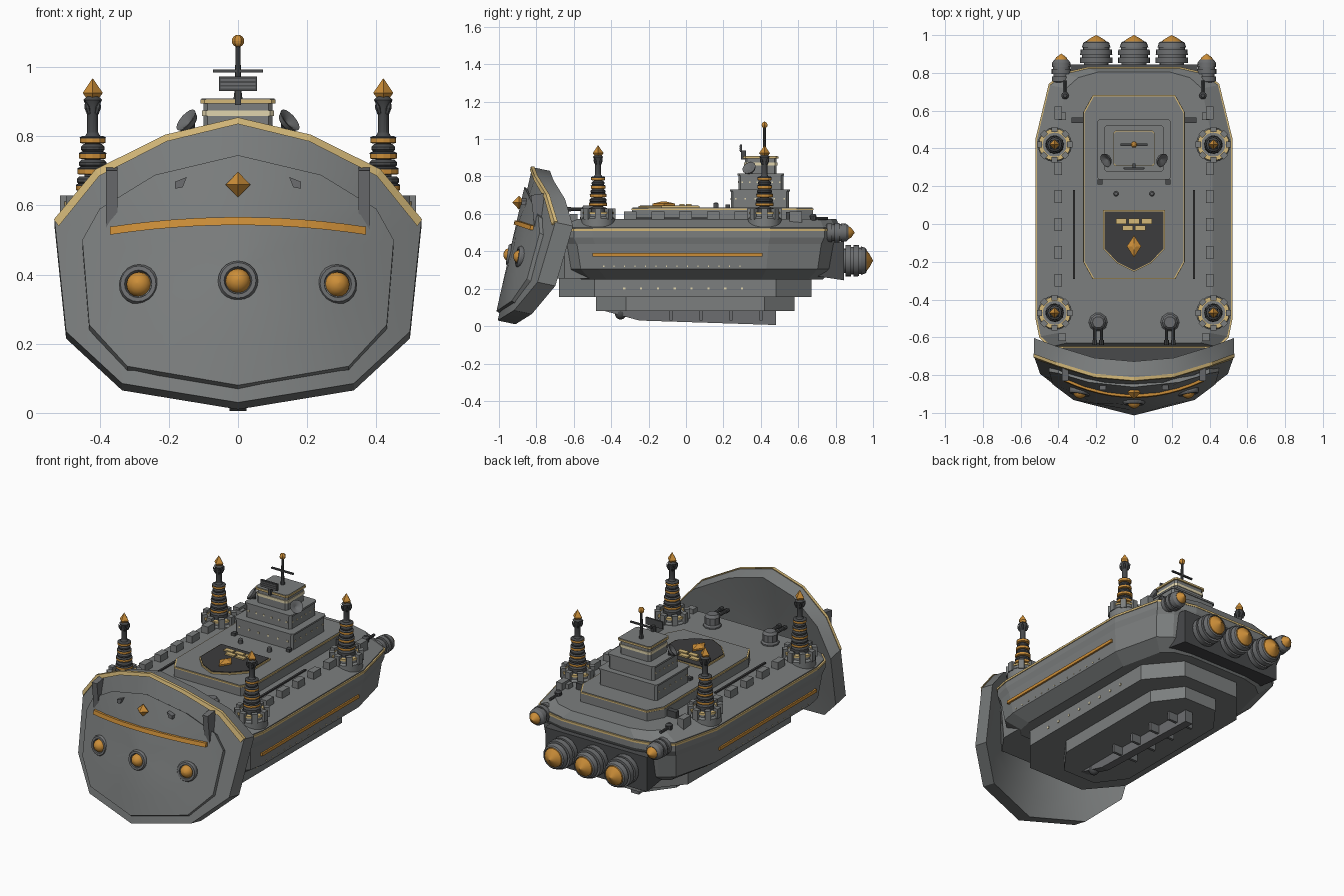
import bpy, bmesh, math
from mathutils import Vector, Matrix

if "Cube" in bpy.data.objects:
    bpy.data.objects.remove(bpy.data.objects["Cube"])

def material(name, r, g, b):
    m = bpy.data.materials.new(name)
    m.diffuse_color = (r, g, b, 1)
    m.use_nodes = True
    m.node_tree.nodes["Principled BSDF"].inputs["Base Color"].default_value = m.diffuse_color
    return m

GREY = material("hull grey", .20, .21, .21)
MID = material("fitting grey", .15, .155, .16)
DARK = material("dark grey", .065, .068, .071)
BLACK = material("near black", .045, .045, .047)
PALE = material("pale gold", .66, .48, .19)
GOLD = material("orange gold", .60, .27, .04)
LIGHT = material("window light", .75, .66, .42)
UP, BACK, FRONT = (0, 0, 1), (0, 1, 0), (0, -1, 0)

def finish(name, bm, mat, smooth=False):
    bmesh.ops.recalc_face_normals(bm, faces=bm.faces)
    me = bpy.data.meshes.new(name)
    bm.to_mesh(me); bm.free()
    me.materials.append(mat)
    ob = bpy.data.objects.new(name, me)
    bpy.context.collection.objects.link(ob)
    if smooth:
        bpy.ops.object.select_all(action='DESELECT')
        ob.select_set(True)
        bpy.context.view_layer.objects.active = ob
        bpy.ops.object.shade_smooth_by_angle(angle=math.radians(28))
    return ob

def box(name, x0, x1, y0, y1, z0, z1, mat):
    bm = bmesh.new()
    m = Matrix.Translation(((x0+x1)/2, (y0+y1)/2, (z0+z1)/2)) @ Matrix.Diagonal((x1-x0, y1-y0, z1-z0, 1))
    bmesh.ops.create_cube(bm, size=1, matrix=m)
    return finish(name, bm, mat)

def skin(name, rings, mat, smooth=False):
    """Join rings of points with quads and cap both ends."""
    bm = bmesh.new()
    vs = [[bm.verts.new(p) for p in r] for r in rings]
    n = len(vs[0])
    for a, b in zip(vs, vs[1:]):
        for i in range(n):
            bm.faces.new((a[i], a[(i+1) % n], b[(i+1) % n], b[i]))
    bm.faces.new(vs[0]); bm.faces.new(vs[-1])
    return finish(name, bm, mat, smooth)

def lathe(name, prof, loc, mat, axis=UP, n=16):
    """Profile of (radius, height) turned about an axis through loc."""
    q = Vector(axis).to_track_quat('Z', 'Y')
    rings = [[Vector(loc) + q @ Vector((max(r, .0005)*math.cos(2*math.pi*i/n), max(r, .0005)*math.sin(2*math.pi*i/n), h))
              for i in range(n)] for r, h in prof]
    return skin(name, rings, mat, smooth=n > 8)

def ball(name, r, loc, mat, axis=UP, n=16):
    return lathe(name, [(r*math.sin(a*math.pi/8), -r*math.cos(a*math.pi/8)) for a in range(9)], loc, mat, axis, n)

def mirror(half):
    """Half outline with x >= 0, reflected to a full loop."""
    return half + [(-x, y) for x, y in reversed(half) if abs(x) > 1e-6]

def slab(name, half, layers, mat, yc=.08):
    """Plan outline stacked in layers of (z, x scale, y scale)."""
    o = mirror(half)
    return skin(name, [[(x*sx, yc+(y-yc)*sy, z) for x, y in o] for z, sx, sy in layers], mat)

def plan(hw, y0, y1, cx, cy):
    return [(hw-cx, y0), (hw, y0+cy), (hw, y1-cy), (hw-cx, y1)]

# ---- main hull and deck
HULL = [(.44, -.655), (.50, -.60), (.52, -.50), (.52, .45), (.45, .74), (.37, .80), (.24, .83)]
slab("hull", HULL, [(.25, .80, .87), (.305, .95, .945), (.44, .978, .975), (.475, .995, 1), (.51, .995, 1)], GREY)
slab("deck_rim", HULL, [(.509, 1.003, 1.003), (.521, 1.003, 1.003)], PALE)
slab("deck", HULL, [(.51, .988, .992), (.527, .988, .992), (.572, .80, .965)], GREY)
slab("raised_deck", plan(.27, -.29, .68, .05, .09), [(.56, 1, 1), (.622, 1, 1)], GREY)
slab("raised_deck_trim", plan(.268, -.292, .682, .05, .09), [(.622, 1, 1), (.630, 1, 1)], PALE)
slab("raised_deck_top", plan(.262, -.286, .676, .05, .09), [(.62, 1, 1), (.633, 1, 1)], GREY)
BOW = [(.34, -.77), (.43, -.65), (.43, -.50)]
slab("bow_block", BOW, [(.255, .95, 1), (.46, 1, 1)], GREY)
slab("bow_block_top", BOW, [(.46, .99, 1), (.466, .99, 1)], DARK)

# ---- keel tiers and spine
slab("keel_upper", plan(.35, -.68, .67, .16, .19), [(.155, 1, 1), (.26, 1, 1)], GREY)
slab("keel_lower", plan(.23, -.48, .58, .12, .16), [(.08, 1, 1), (.16, 1, 1)], GREY)
skin("keel_spine", [[(x, -.45, .085), (x, -.25, .03), (x, .48, .006), (x, .48, .085)] for x in (-.025, .025)], MID)
ball("keel_ball", .03, (0, -.35, .065), DARK)
for y in (-.08, .08, .24, .40):
    box("keel_fin", -.085, .085, y-.008, y+.008, .03, .09, MID)

# ---- ram shield: leaning, bowed plates
def face_y(x, z):
    return -1 + (z-.06)*.225 + .676*x*x

def plate(name, half, front, back, drop, mat):
    o, zc = mirror(half), .42
    def ring(s, off, dz):
        return [(x*s, face_y(x*s, zc+(z-zc)*s)+off, zc+(z-zc)*s-dz) for x, z in o]
    rings = [ring(s, front, 0) for s in (.02, .33, .67, 1)] + [ring(s, back, drop) for s in (1, .67, .33, .02)]
    return skin(name, rings, mat, smooth=True)

OUTER = [(0, .85), (.21, .80), (.41, .70), (.53, .555), (.497, .235), (.335, .085), (0, .03)]
INNER = [(0, .745), (.24, .688), (.40, .59), (.45, .50), (.43, .255), (.32, .135), (0, .08)]
plate("ram_shield", OUTER, 0, .095, .02, GREY)
plate("ram_shield_face", INNER, -.018, .012, .02, GREY)

def band(name, upper, lower, front, back, mat):
    rings = []
    for (x, z), (u, w) in zip(upper, lower):
        rings.append([(x, face_y(x, z)+front, z), (x, face_y(x, z)+back, z),
                      (u, face_y(u, w)+back, w), (u, face_y(u, w)+front, w)])
    skin(name, rings, mat)

top = [(-x, z) for x, z in reversed(OUTER[:4])] + OUTER[1:4]
band("shield_rim", [(x*1.005, z+.004) for x, z in top], [(x*.978, z-.015) for x, z in top], -.008, .010, PALE)
arc = [(.37*i/6, .515+.028*(1-(i/6)**2)) for i in range(-6, 7)]
band("shield_bar", [(x, z+.023) for x, z in arc], arc, -.030, 0, GOLD)

for x, z in ((-.285, .37), (0, .38), (.285, .37)):
    p, n = (x, face_y(x, z)-.006, z), Vector((x*.6, -1, .15))
    lathe("eye_socket", [(.058, -.02), (.058, .012), (.052, .022), (.040, .022), (.036, .008)], p, MID, n, 20)
    ball("eye", .037, Vector(p)+n.normalized()*.006, GOLD, n)
lathe("shield_gem", [(0, -.036), (.036, 0), (0, .036)], (0, face_y(0, .66)-.028, .66), GOLD, n=4)
for s in (-1, 1):
    x = s*.365
    skin("shield_cheek", [[(x+d, -.83, .70), (x+d, -.76, .71), (x+d, -.75, .54), (x+d, -.81, .53)] for d in (-.017, .017)], MID)
    skin("shield_stud", [[(s*.148, y, .682), (s*.182, y, .668), (s*.182, y, .648), (s*.160, y, .652)] for y in (-.88, -.82)], MID)

# ---- hull side details
for s in (-1, 1):
    def sbox(name, a, b, *r):
        return box(name, min(s*a, s*b), max(s*a, s*b), *r)
    sbox("side_stripe", .49, .512, -.50, .41, .372, .390, GOLD)
    for i in range(14):
        y = -.44+.056*i
        sbox("porthole", .485, .499, y-.003, y+.003, .317, .323, LIGHT)
    for i in range(8):
        y = -.33+.09*i
        sbox("keel_window", .345, .354, y-.006, y+.006, .195, .207, LIGHT)
    sbox("deck_slot", .312, .324, -.29, .18, .56, .58, BLACK)
    for i in range(8):
        y = -.445+.1475*i
        if abs(y-.42) > .1 and abs(y+.47) > .1:
            sbox("parapet_block", .380, .420, y-.034, y+.034, .55, .613, GREY)
    for y in (-.60, .57):
        sbox("end_block", .36, .40, y-.02, y+.02, .55, .60, GREY)

    # corner spires
    for ty in (-.47, .42):
        c = (s*.42, ty, 0)
        lathe("spire_base", [(.09, .51), (.09, .575), (.08, .585), (.08, .608)], c, GREY)
        lathe("spire_base_ring", [(.064, .60), (.085, .60), (.085, .611), (.064, .611), (.064, .60)], c, PALE)
        for k in range(8):
            a = math.pi*k/4
            b = box("spire_merlon", -.014, .014, -.016, .016, .57, .628, GREY)
            b.rotation_euler.z = a
            b.location = (c[0]+.08*math.cos(a), ty+.08*math.sin(a), 0)
        lathe("spire_stem", [(.05, .60), (.048, .63), (.025, .64), (.022, .80), (.016, .81), (.016, .88), (.027, .905), (.016, .915)], c, DARK, n=12)
        for z, r in ((.650, .048), (.697, .044), (.742, .039), (.787, .037)):
            lathe("spire_ring", [(r-.006, z-.008), (r, z-.006), (r, z+.006), (r-.004, z+.006)], c, GOLD, n=12)
            lathe("spire_ring_cap", [(r, z+.006), (r+.001, z+.009), (r-.008, z+.014)], c, DARK, n=12)
        for z, r in ((.672, .046), (.720, .040), (.765, .034)):
            lathe("spire_bulge", [(r-.008, z-.012), (r, z-.004), (r, z+.004), (r-.008, z+.012)], c, DARK, n=12)
        lathe("spire_tip", [(0, .885), (.029, .925), (0, .967)], c, GOLD, n=4)
        for k in range(4):
            a = math.pi*(k/2+.25)
            lathe("spire_prong", [(.006, 0), (.008, .02), (0, .04)], (c[0]+.016*math.cos(a), ty+.016*math.sin(a), .865), DARK,
                  (.4*math.cos(a), .4*math.sin(a), 1), 6)

    # deck guns
    lathe("turret", [(.05, .56), (.05, .58), (.042, .59), (.042, .63), (.03, .645)], (s*.19, -.52, 0), MID, n=10)
    for d in (-.018, .018):
        lathe("turret_barrel", [(.009, 0), (.009, .07), (.013, .07), (.013, .095)], (s*.19+d, -.545, .625), DARK, FRONT, 8)
    box("small_gun", s*.30-.03, s*.30+.03, .535, .565, .56, .61, DARK)
    lathe("rear_gun", [(.018, .56), (.02, .59), (.01, .60)], (s*.365, .68, 0), DARK, n=10)
    lathe("rear_gun_barrel", [(.008, 0), (.008, .08)], (s*.365, .68, .575), DARK, BACK, 8)
    lathe("deck_vent", [(.014, .62), (.014, .655), (.008, .66)], (s*.095, .16, 0), MID, n=8)
    box("deck_post", s*.18-.012, s*.18+.012, .21, .235, .62, .65, DARK)

    # side engines
    lathe("side_engine", [(.035, 0), (.05, .01), (.05, .035), (.042, .035), (.042, .05), (.052, .05), (.052, .075), (.045, .075), (.045, .085),
                          (.05, .085), (.048, .11), (.036, .125)], (s*.385, .745, .50), MID, BACK)
    lathe("side_engine_glow", [(.035, 0), (.028, .014), (0, .034)], (s*.385, .868, .50), GOLD, BACK)
    lathe("radar_dish", [(.008, -.02), (.03, -.008), (.038, .008), (.028, .006), (.005, -.006)], (s*.145, .34, .842), MID, (s*.7, -.4, .6))
    lathe("radar_post", [(.01, .80), (.01, .835)], (s*.135, .345, 0), DARK, n=8)

# ---- main engines
skin("engine_block", [[(x, .68, .27), (x, .845, .245), (x, .845, .45), (x, .68, .47)] for x in (-.335, .335)], DARK)
for x in (-.2, 0, .2):
    lathe("engine", [(.065, 0), (.065, .012), (.085, .012), (.085, .042), (.074, .042), (.074, .055), (.085, .055), (.083, .085), (.070, .085),
                     (.070, .095), (.076, .095), (.068, .120), (.060, .125), (.056, .10)], (x, .84, .35), MID, BACK, 20)
    lathe("engine_glow", [(.058, 0), (.055, .018), (.034, .034), (0, .052)], (x, .948, .35), GOLD, BACK)

# ---- bridge
def tier(name, hw, y0, y1, z0, z1, mat=GREY):
    slab(name, plan(hw, y0, y1, .012, .012), [(z0, 1, 1), (z1, 1, 1)], mat)
tier("bridge_tier_1", .19, .24, .55, .62, .72)
tier("bridge_ledge_1", .195, .235, .555, .72, .73)
tier("bridge_tier_2", .15, .28, .52, .73, .805)
tier("bridge_ledge_2", .155, .275, .525, .805, .816)
tier("bridge_tier_3", .10, .315, .485, .81, .90)
tier("bridge_windows", .104, .311, .489, .858, .874, LIGHT)
tier("bridge_roof_trim", .109, .306, .494, .895, .906, PALE)
tier("bridge_roof", .105, .310, .490, .90, .909, GREY)
for hw, y0, y1, z in ((.19, .24, .55, .68), (.15, .28, .52, .77)):
    for i in range(6):
        t = (i+.5)/6
        x, y = -hw+2*hw*t, y0+(y1-y0)*t
        box("front_window", x-.005, x+.005, y0-.003, y0+.003, z-.005, z+.005, LIGHT)
        for s in (-1, 1):
            box("side_window", s*hw-.003, s*hw+.003, y-.004, y+.004, z-.004, z+.004, LIGHT)
lathe("mast", [(.014, .90), (.009, .94), (.007, 1.065)], (0, .42, 0), DARK, n=8)
ball("mast_ball", .018, (0, .42, 1.075), GOLD, n=6)
box("mast_crossbar", -.072, .072, .414, .426, .984, .992, DARK)
box("radar_panel", -.055, .055, .29, .30, .93, .972, DARK)
for z in (.94, .951, .962):
    box("radar_slat", -.05, .05, .286, .291, z-.003, z+.003, MID)
box("radar_panel_post", -.008, .008, .295, .32, .89, .94, DARK)

# ---- deck emblem: shield plate with bricks and diamond
EMB = [(0, -.25), (.09, -.205), (.16, -.13), (.16, .07)]
slab("emblem_trim", EMB, [(.63, 1.02, 1.02), (.642, 1.02, 1.02)], PALE, -.08)
slab("emblem_plate", EMB, [(.63, .98, .98), (.646, .98, .98)], BLACK, -.08)
for x, y in ((-.067, .015), (0, .015), (.067, .015), (-.034, -.021), (.034, -.021)):
    box("emblem_brick", x-.028, x+.028, y-.014, y+.014, .645, .654, PALE)
slab("emblem_diamond", [(0, -.178), (.038, -.118), (0, -.06)], [(.645, 1, 1), (.655, 1, 1), (.665, .3, .3)], GOLD, -.118)
